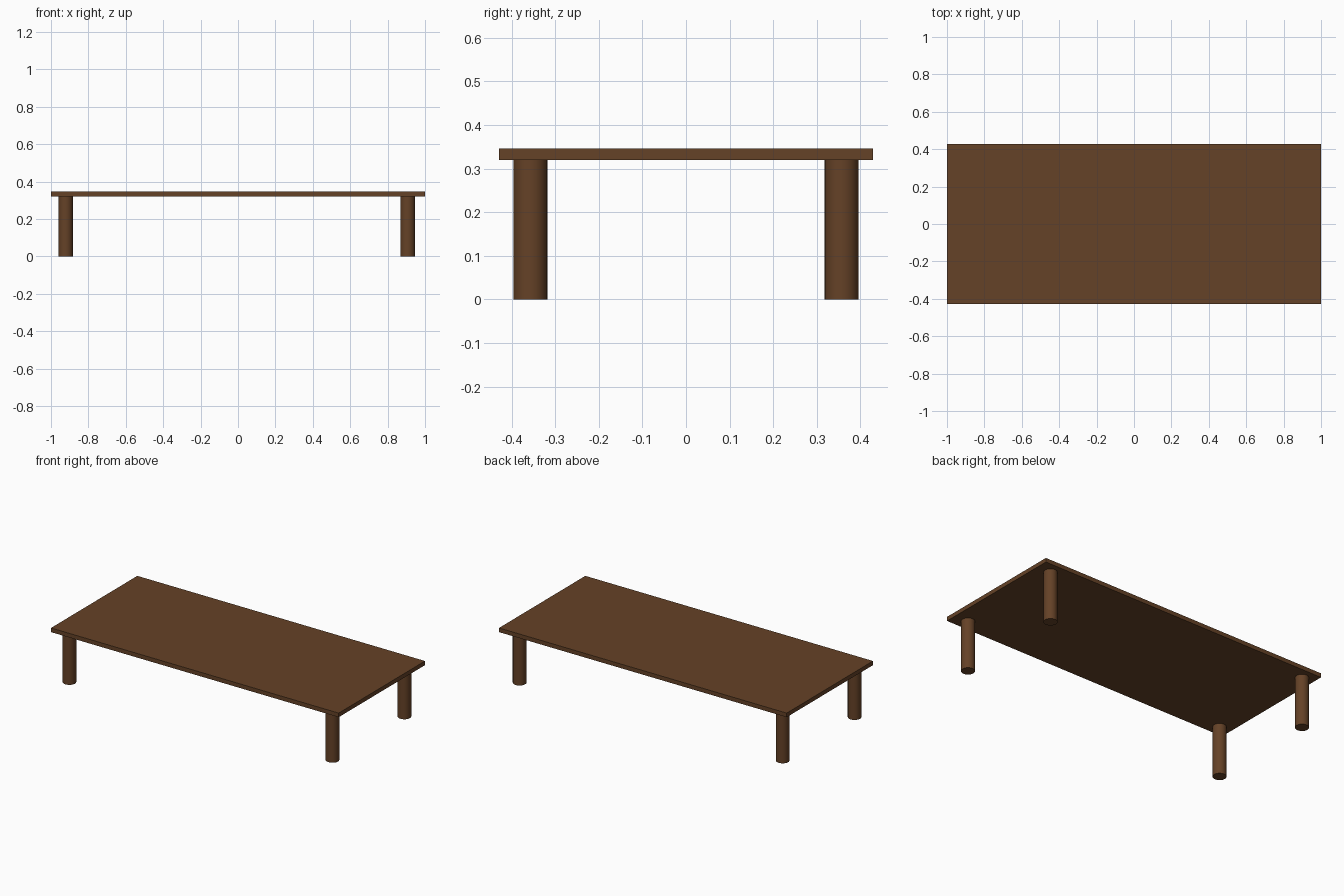
import bpy

if "Cube" in bpy.data.objects:
    bpy.data.objects.remove(bpy.data.objects["Cube"])

wood = bpy.data.materials.new("dark brown wood")
wood.diffuse_color = (0.13, 0.054, 0.02, 1)
wood.use_nodes = True
wood.node_tree.nodes["Principled BSDF"].inputs["Base Color"].default_value = wood.diffuse_color

TOP_Z, UNDER_Z = 0.346, 0.32
LEG_R = 0.039

# Thin rectangular table top
bpy.ops.mesh.primitive_cube_add(size=1, location=(0, 0, (TOP_Z + UNDER_Z) / 2))
top = bpy.context.object
top.name = "table_top"
top.scale = (2.0, 0.857, TOP_Z - UNDER_Z)
bpy.ops.object.transform_apply(location=False, rotation=False, scale=True)
top.data.materials.append(wood)

# Four round legs near the corners
for side, x in (("left", -0.922), ("right", 0.907)):
    for end, y in (("front", -0.357), ("back", 0.357)):
        bpy.ops.mesh.primitive_cylinder_add(vertices=32, radius=LEG_R, depth=UNDER_Z,
                                            location=(x, y, UNDER_Z / 2))
        leg = bpy.context.object
        leg.name = f"{end}_{side}_leg"
        leg.data.materials.append(wood)
        bpy.ops.object.shade_smooth_by_angle()
